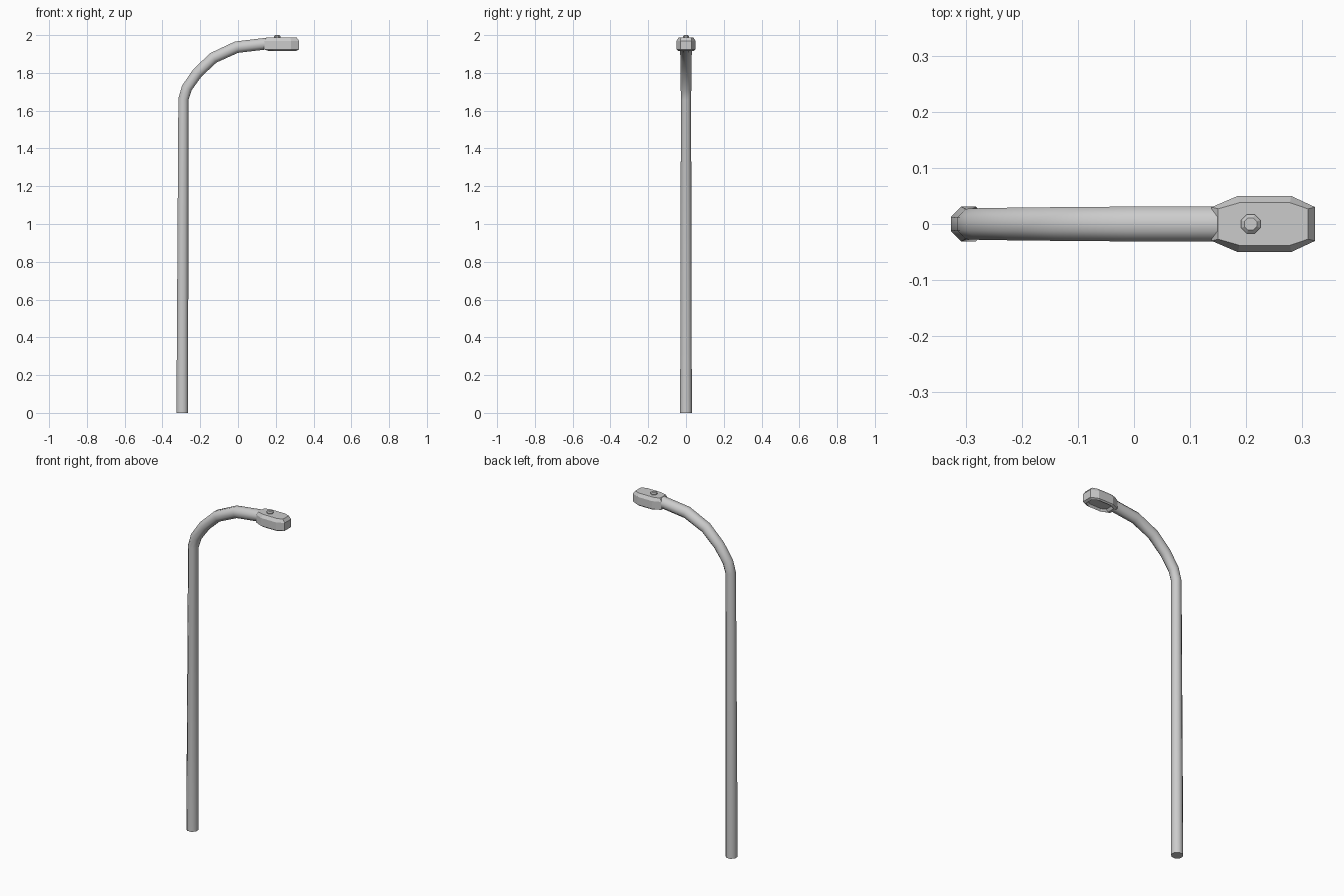
import bpy, bmesh, math
from mathutils import Vector

if "Cube" in bpy.data.objects:
    bpy.data.objects.remove(bpy.data.objects["Cube"])


def loft(name, rings, smooth_angle):
    """Skin a list of equal-length point rings and cap both ends."""
    bm = bmesh.new()
    vr = [[bm.verts.new(p) for p in r] for r in rings]
    n = len(rings[0])
    for a, b in zip(vr, vr[1:]):
        for i in range(n):
            j = (i + 1) % n
            bm.faces.new((a[i], a[j], b[j], b[i]))
    bm.faces.new(vr[0][::-1])
    bm.faces.new(vr[-1])
    bmesh.ops.recalc_face_normals(bm, faces=bm.faces)
    mesh = bpy.data.meshes.new(name)
    bm.to_mesh(mesh)
    bm.free()
    ob = bpy.data.objects.new(name, mesh)
    bpy.context.collection.objects.link(ob)
    bpy.ops.object.select_all(action='DESELECT')
    ob.select_set(True)
    bpy.context.view_layer.objects.active = ob
    if smooth_angle:
        bpy.ops.object.shade_smooth_by_angle(angle=math.radians(smooth_angle))
    return ob


def octagon(apothem):
    r = apothem / math.cos(math.pi / 8)
    return [(r * math.cos(math.pi / 8 + k * math.pi / 4),
             r * math.sin(math.pi / 8 + k * math.pi / 4)) for k in range(8)]


# Pole with curved arm: (x, z, half thickness) along the path
path = [(-0.295, 0.0, 0.031), (-0.289, 1.66, 0.027), (-0.271, 1.72, 0.028),
        (-0.215, 1.80, 0.029), (-0.13, 1.88, 0.030), (-0.008, 1.936, 0.031),
        (0.15, 1.955, 0.031)]
pts = [Vector((x, 0, z)) for x, z, _ in path]
rings = []
for i, p in enumerate(pts):
    before = (p - pts[i - 1]).normalized() if i else Vector((0, 0, 1))
    after = (pts[i + 1] - p).normalized() if i < len(pts) - 1 else Vector((1, 0, 0))
    if i == 0:
        after = before
    if i == len(pts) - 1:
        before = after
    t = (before + after).normalized()
    side = Vector((t.z, 0, -t.x))
    rings.append([p + side * u + Vector((0, v, 0)) for u, v in octagon(path[i][2])])
loft("pole_and_arm", rings, 50)


# Lamp head: elongated outline repeated at several heights, recessed underneath
def outline(x0, x1, x2, x3, end, tip, mid, z):
    half = [(x0, end), (x1, mid), (x2, mid), (x3, tip)]
    return [(x, -y, z) for x, y in half] + [(x, y, z) for x, y in half[::-1]]


loft("lamp_head", [
    outline(0.172, 0.197, 0.272, 0.298, 0.020, 0.018, 0.034, 1.930),
    outline(0.160, 0.192, 0.276, 0.308, 0.025, 0.024, 0.042, 1.917),
    outline(0.138, 0.185, 0.280, 0.323, 0.030, 0.030, 0.050, 1.924),
    outline(0.138, 0.185, 0.280, 0.323, 0.030, 0.030, 0.050, 1.970),
    outline(0.150, 0.188, 0.278, 0.310, 0.027, 0.027, 0.038, 1.988),
], 0)

# Light sensor on top of the head
loft("top_sensor", [[(0.208 + u, v, z) for u, v in octagon(r)]
                    for r, z in ((0.017, 1.980), (0.017, 1.994), (0.011, 2.0))], 0)
